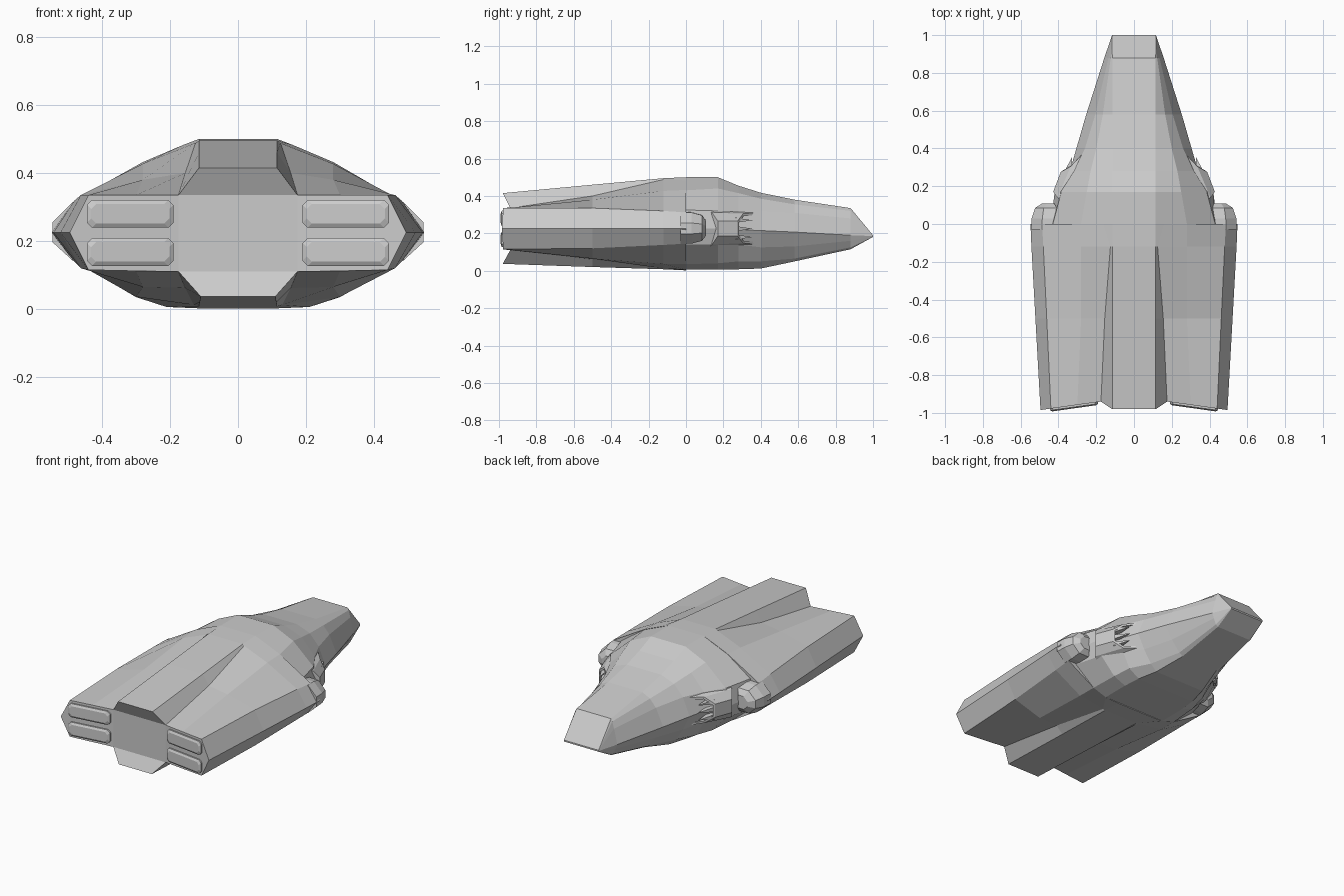
import bpy, bmesh, math
from mathutils import Vector

if "Cube" in bpy.data.objects:
    bpy.data.objects.remove(bpy.data.objects["Cube"])


def make(name, verts, faces, mirror=False):
    """Flat-faced mesh object, optionally mirrored across x = 0."""
    bm = bmesh.new()
    vs = [bm.verts.new(v) for v in verts]
    for f in faces:
        bm.faces.new([vs[i] for i in f])
    bmesh.ops.remove_doubles(bm, verts=bm.verts, dist=0.0004)
    bmesh.ops.recalc_face_normals(bm, faces=bm.faces)
    me = bpy.data.meshes.new(name)
    bm.to_mesh(me)
    bm.free()
    ob = bpy.data.objects.new(name, me)
    bpy.context.collection.objects.link(ob)
    if mirror:
        m = ob.modifiers.new("mirror", 'MIRROR')
        m.use_mirror_merge = False
    return ob


def bridge(rings):
    """Vertices and side faces joining closed rings of equal length."""
    n = len(rings[0])
    verts = [p for r in rings for p in r]
    faces = [(k * n + i, k * n + (i + 1) % n, (k + 1) * n + (i + 1) % n, (k + 1) * n + i)
             for k in range(len(rings) - 1) for i in range(n)]
    return verts, faces


def caps(rings):
    n, last = len(rings[0]), (len(rings) - 1) * len(rings[0])
    return [tuple(range(n)), tuple(range(last, last + n))]


def full(half):
    """Complete a right-hand half section with its mirror image."""
    return half + [(-x, y, z) for x, y, z in reversed(half)]


def plate_y(x):
    """Swept-back plane of the engine plates."""
    return -0.94 - 0.14 * (x - 0.175)


# Aft hull: raised spine, side shoulders and pointed flanks
aft = [
    (-0.94, [(.115, .415), (.175, .335), (.3, .335), (.44, .335), (.495, .225),
             (.44, .115), (.3, .112), (.175, .11), (.11, .037)]),
    (-0.5, [(.115, .46), (.155, .40), (.28, .38), (.462, .335), (.522, .225),
            (.462, .12), (.28, .065), (.155, .062), (.113, .02)]),
    (-0.12, [(.115, .495), (.125, .488), (.28, .427), (.48, .32), (.543, .225),
             (.48, .138), (.3, .036), (.13, .012), (.115, .008)]),
    (0.0, [(.115, .5), (.16, .483), (.28, .432), (.487, .312), (.548, .225),
           (.487, .145), (.3, .035), (.21, .006), (.115, .002)]),
]
halves = [[(x, y, z) for x, z in pts] for y, pts in aft]
end = [(x, plate_y(x), z) for x, y, z in halves[0]]
for i in (0, 8):
    end[i] = (end[i][0], -0.98, end[i][2])
halves[0] = end
rings = [full(h) for h in halves]
v, f = bridge(rings)
f += [caps(rings)[1], (0, 17, 16, 1), (1, 16, 10, 7), (7, 10, 9, 8),
      (1, 2, 3, 4, 5, 6, 7), (10, 11, 12, 13, 14, 15, 16)]
make("aft_hull", v, f)

# Fore hull: tapers to a flat wedge nose
fore = [
    (0.0, [(.115, .5), (.28, .43), (.43, .325), (.44, .225), (.43, .14), (.3, .035), (.21, .006)]),
    (.17, [(.115, .5), (.25, .44), (.385, .32), (.42, .225), (.385, .14), (.29, .04), (.21, .007)]),
    (.28, [(.115, .455), (.23, .415), (.315, .32), (.34, .22), (.315, .14), (.27, .05), (.2, .008)]),
    (.40, [(.115, .417), (.2, .385), (.26, .32), (.305, .215), (.26, .125), (.21, .05), (.17, .012)]),
    (.58, [(.115, .38), (.165, .355), (.205, .31), (.253, .207), (.205, .13), (.15, .065), (.125, .05)]),
    (.88, [(.115, .335), (.123, .32), (.135, .28), (.157, .19), (.145, .16), (.13, .125), (.115, .115)]),
]
halves = [[(x, y, z) for x, z in pts] for y, pts in fore]
halves.append([(.116, 1.0, .19 - .0015 * i) for i in range(7)])
rings = [full(h) for h in halves]
v, f = bridge(rings)
make("fore_hull", v, f + caps(rings))

# Faceted nacelle noses bulging ahead of the flanks
nose = []
for y, s in ((-.03, 1.0), (.03, .97), (.085, .8), (.108, .45)):
    sec = [(.40, .09), (.487, .088), (.545, .03), (.545, -.03), (.487, -.083), (.40, -.083)]
    nose.append([(.44 + (x - .44) * s, y, .226 + z * s) for x, z in sec])
v, f = bridge(nose)
make("nacelle_nose", v, f + caps(nose), mirror=True)

# Side intakes: slanted lip with a recessed throat
lip = [(.26, .385, .312), (.335, .305, .305), (.388, .275, .265),
       (.388, .275, .185), (.335, .305, .148), (.26, .385, .14)]
back = [(.36, .11, .335), (.405, .14, .31), (.428, .17, .265),
        (.428, .17, .185), (.405, .14, .14), (.36, .11, .115)]
c = sum((Vector(p) for p in lip), Vector()) / 6
inner = [tuple(c + (Vector(p) - c) * .84) for p in lip]
throat = [(x - .01, y - .07, z) for x, y, z in inner]
rings = [back, lip, inner, throat]
v, f = bridge(rings)
make("side_intake", v, f + caps(rings), mirror=True)

# Pointed teeth across each intake mouth
v, f = [], []
for z in (.18, .225, .27):
    b = len(v)
    v += [(.375, .265, z - .014), (.375, .265, z + .014), (.33, .24, z + .014),
          (.33, .24, z - .014), (.328, .355, z)]
    f += [(b, b + 1, b + 2, b + 3)] + [(b + i, b + (i + 1) % 4, b + 4) for i in range(4)]
make("intake_teeth", v, f, mirror=True)

# Four chamfered engine exhausts on the rear plates
for name, z in (("upper_exhaust", .28), ("lower_exhaust", .168)):
    rings = []
    for inset, out in ((0, -.02), (0, .009), (.012, .016)):
        a, b, h, k = .19 + inset, .444 - inset, .041 - inset, .015
        sec = [(a + k, h), (b - k, h), (b, h - k), (b, k - h),
               (b - k, -h), (a + k, -h), (a, k - h), (a, h - k)]
        rings.append([(x, plate_y(x) - out, z + dz) for x, dz in sec])
    v, f = bridge(rings)
    make(name, v, f + caps(rings), mirror=True)
